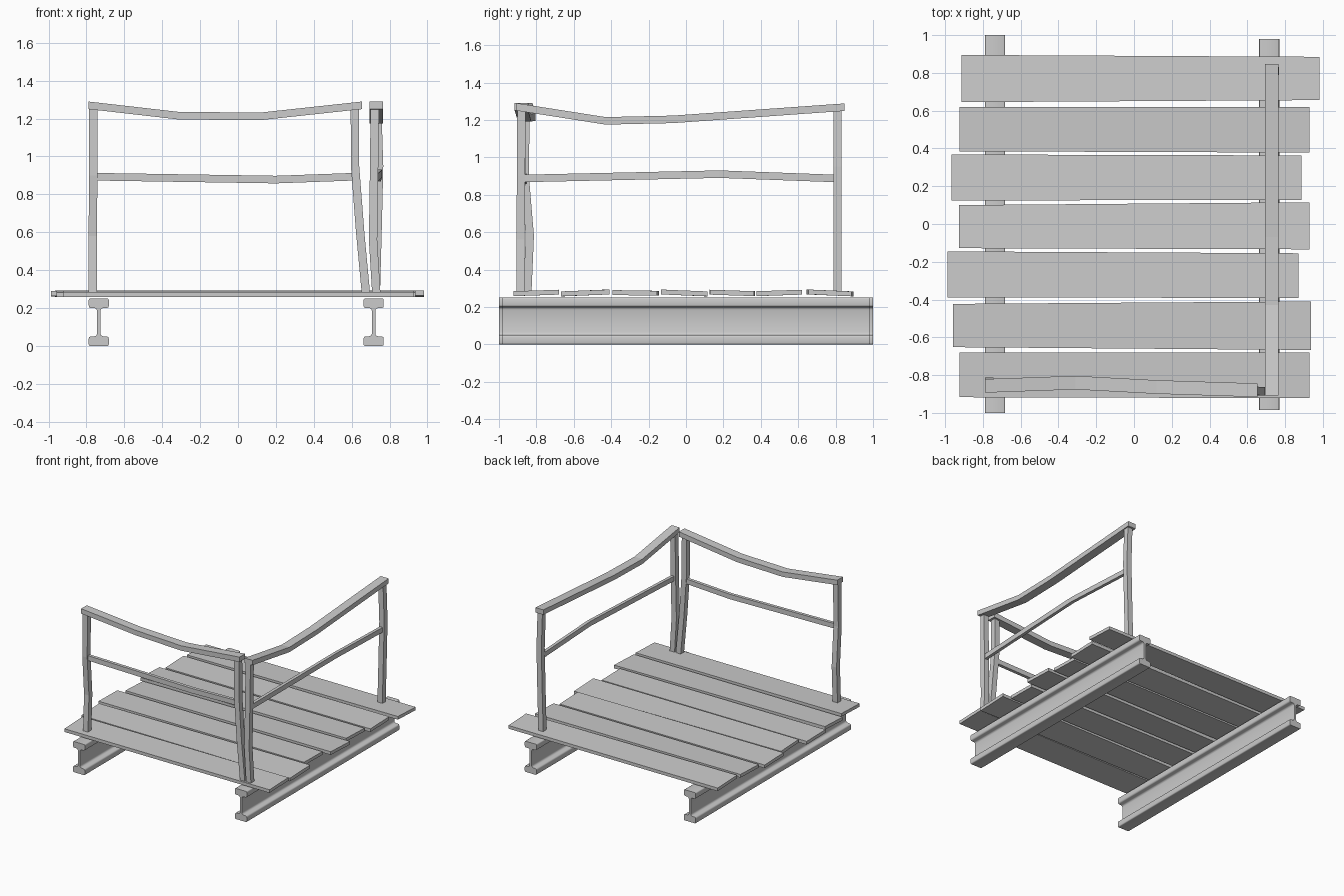
import bpy, bmesh, math
from mathutils import Vector

cube = bpy.data.objects.get("Cube")
if cube:
    bpy.data.objects.remove(cube)

grey = bpy.data.materials.new("plain_grey")
grey.use_nodes = True
COLOUR = (0.6, 0.6, 0.6, 1)
grey.diffuse_color = COLOUR
grey.node_tree.nodes["Principled BSDF"].inputs["Base Color"].default_value = COLOUR


def add_object(name, bm, smooth=False):
    bmesh.ops.recalc_face_normals(bm, faces=bm.faces[:])
    mesh = bpy.data.meshes.new(name)
    bm.to_mesh(mesh)
    bm.free()
    mesh.materials.append(grey)
    obj = bpy.data.objects.new(name, mesh)
    bpy.context.collection.objects.link(obj)
    if smooth:
        bpy.ops.object.select_all(action="DESELECT")
        obj.select_set(True)
        bpy.context.view_layer.objects.active = obj
        bpy.ops.object.shade_smooth_by_angle(angle=math.radians(50))
    return obj


def loft(name, sections, smooth=False):
    """Skin a closed tube through equal-sized rings of points."""
    bm = bmesh.new()
    rings = [[bm.verts.new(p) for p in ring] for ring in sections]
    for a, b in zip(rings, rings[1:]):
        for i in range(len(a)):
            j = (i + 1) % len(a)
            bm.faces.new((a[i], a[j], b[j], b[i]))
    bm.faces.new(rings[0])
    bm.faces.new(rings[-1])
    return add_object(name, bm, smooth)


def bar(name, path, u, v):
    """Rectangular bar along a path; u and v are the half-size vectors."""
    u, v = Vector(u), Vector(v)
    loft(name, [[Vector(p) + a * u + b * v
                 for a, b in ((-1, -1), (1, -1), (1, 1), (-1, 1))] for p in path])


# Steel beams: rounded I profile, mirrored about its upright and level axes
def beam(name, x, y0, y1):
    quarter = [(0.009, 0.065), (0.012, 0.056), (0.02, 0.051), (0.044, 0.05),
               (0.051, 0.046), (0.053, 0.038), (0.053, 0.008), (0.051, 0.002), (0.046, 0)]
    side = quarter[::-1] + [(a, 0.25 - z) for a, z in quarter]
    profile = side + [(-a, z) for a, z in side[::-1]]
    loft(name, [[(x + a, y, z) for a, z in profile] for y in (y0, y1)], True)


beam("right_beam", -0.735, -1, 1)
beam("left_beam", 0.716, -0.985, 0.98)

# Deck planks: x ends, front edge and back edge at each end, tilt
planks = [
    (-0.925, 0.93, -0.917, -0.922, -0.68, -0.68, 0.004),
    (-0.957, 0.937, -0.652, -0.667, -0.423, -0.41, 0.005),
    (-0.987, 0.87, -0.388, -0.392, -0.145, -0.155, -0.002),
    (-0.927, 0.93, -0.128, -0.134, 0.1, 0.115, -0.005),
    (-0.967, 0.887, 0.125, 0.127, 0.368, 0.363, -0.004),
    (-0.925, 0.93, 0.385, 0.378, 0.62, 0.62, 0.004),
    (-0.912, 0.983, 0.645, 0.656, 0.895, 0.885, -0.005),
]
for n, (x0, x1, f0, f1, b0, b1, t) in enumerate(planks, 1):
    low, high = 0.262, 0.288
    loft(f"plank_{n}", [[(x, f, low - t), (x, b, low + t), (x, b, high + t), (x, f, high - t)]
                        for x, f, b in ((x0, f0, b0), (x1, f1, b1))])

# Front railing
UP = (0, 0, 0.02)
POST = ((0.022, 0, 0), (0, 0.022, 0))
bar("front_top_rail", [(-0.79, -0.857, 1.27), (-0.31, -0.84, 1.215),
                       (0.12, -0.863, 1.212), (0.655, -0.88, 1.27)], (0, 0.036, 0), UP)
bar("front_middle_rail", [(-0.75, -0.862, 0.893), (0.2, -0.865, 0.878),
                          (0.61, -0.875, 0.893)], (0, 0.013, 0), UP)
bar("front_right_post", [(-0.767, -0.848, 0.28), (-0.767, -0.835, 0.58),
                         (-0.764, -0.862, 0.9), (-0.764, -0.858, 1.255)], *POST)
bar("front_left_post", [(0.675, -0.885, 0.28), (0.645, -0.885, 0.6),
                        (0.618, -0.88, 0.95), (0.617, -0.88, 1.255)], *POST)

# Left side railing
bar("side_top_rail", [(0.73, -0.908, 1.27), (0.73, -0.43, 1.195),
                      (0.73, -0.07, 1.203), (0.73, 0.847, 1.268)], (0.036, 0, 0), UP)
bar("side_middle_rail", [(0.722, -0.87, 0.887), (0.748, 0.18, 0.91),
                         (0.74, 0.8, 0.887)], (0.013, 0, 0), UP)
bar("side_front_post", [(0.73, -0.885, 0.28), (0.713, -0.885, 0.56),
                        (0.718, -0.882, 0.9), (0.722, -0.88, 1.255)], *POST)
bar("side_back_post", [(0.728, 0.81, 0.28), (0.738, 0.81, 0.65),
                       (0.745, 0.81, 0.95), (0.735, 0.81, 1.255)], *POST)
